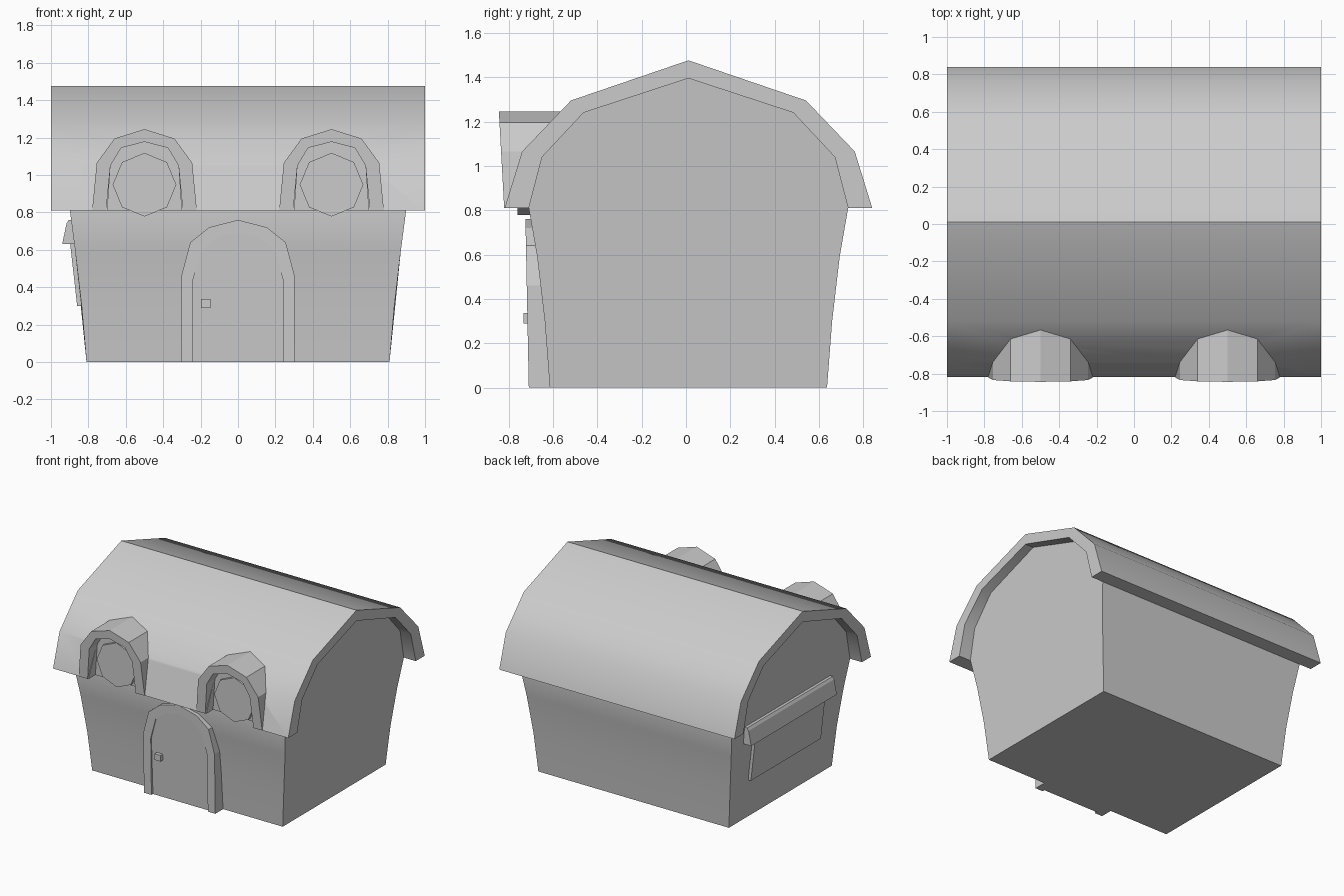
import bpy, bmesh, math

if "Cube" in bpy.data.objects:
    bpy.data.objects.remove(bpy.data.objects["Cube"])


def loft(name, ring_a, ring_b):
    """Solid between two matching closed rings of 3D points."""
    bm = bmesh.new()
    a = [bm.verts.new(p) for p in ring_a]
    b = [bm.verts.new(p) for p in ring_b]
    n = len(a)
    bm.faces.new(a)
    bm.faces.new(b[::-1])
    for i in range(n):
        j = (i + 1) % n
        bm.faces.new((a[j], a[i], b[i], b[j]))
    bmesh.ops.recalc_face_normals(bm, faces=bm.faces)
    me = bpy.data.meshes.new(name)
    bm.to_mesh(me)
    bm.free()
    ob = bpy.data.objects.new(name, me)
    bpy.context.collection.objects.link(ob)
    return ob


def mirrored(half, c=0.0):
    """Full arch from its left half, given as (offset, z) ending at the peak."""
    return [(c - d, z) for d, z in half] + [(c + d, z) for d, z in half[-2::-1]]


def along_x(name, profile, x0, x1):
    return loft(name, [(x0, y, z) for y, z in profile], [(x1, y, z) for y, z in profile])


def along_y(name, profile, front, back):
    """Front is a function of z, so the front face can lean."""
    return loft(name, [(x, front(z), z) for x, z in profile], [(x, back, z) for x, z in profile])


CY = 0.011

# Curved roof shell
roof_out = mirrored([(0.829, 0.81), (0.75, 1.065), (0.53, 1.295), (0, 1.476)], CY)
roof_in = mirrored([(0.72, 0.81), (0.66, 1.04), (0.473, 1.24), (0, 1.395)], CY)
roof = along_x("roof", roof_out + roof_in[::-1], -1, 1)

# House body, flaring outwards towards the eaves
rows = [(0.625, 0), (0.648, 0.3), (0.682, 0.59), (0.722, 0.82),
        (0.67, 1.045), (0.48, 1.25), (0, 1.405)]
flare = {0: 0.81, 0.3: 0.836, 0.59: 0.87, 0.82: 0.90, 1.045: 0.91, 1.25: 0.92, 1.405: 0.93}
body_profile = mirrored(rows, CY)
body = loft("house_body", [(-flare[z], y, z) for y, z in body_profile],
            [(flare[z], y, z) for y, z in body_profile])

# Dormer windows with arched hoods cut into the roof
for side, cx in (("left", -0.5), ("right", 0.5)):
    outer = mirrored([(0.28, 0.81), (0.255, 1.065), (0.16, 1.195), (0, 1.245)], cx)
    inner = mirrored([(0.205, 0.81), (0.182, 1.05), (0.125, 1.145), (0, 1.177)], cx)
    along_y(side + "_dormer_hood", outer + inner[::-1],
            lambda z: -0.82 - 0.055 * (z - 0.81), -0.48)
    along_y(side + "_dormer_wall", inner, lambda z: -0.735, -0.48)
    octagon = [(cx + 0.17 * math.sin(i * math.pi / 4), 0.948 + 0.17 * math.cos(i * math.pi / 4))
               for i in range(8)]
    along_y(side + "_dormer_window", octagon, lambda z: -0.76, -0.66)

    hole = [(x, z if z > 0.82 else 0.7) for x, z in inner]
    cutter = along_y(side + "_roof_cutter", hole, lambda z: -1.0, -0.52)
    cutter.hide_render = True
    cutter.hide_set(True)
    cut = roof.modifiers.new("dormer_opening", "BOOLEAN")
    cut.operation = "DIFFERENCE"
    cut.solver = "EXACT"
    cut.object = cutter

# Arched front door, set back at its foot
frame_out = mirrored([(0.303, 0), (0.303, 0.46), (0.255, 0.64), (0.155, 0.72), (0, 0.76)])
frame_in = mirrored([(0.24, 0), (0.24, 0.44), (0.195, 0.6), (0.105, 0.67), (0, 0.69)])
along_y("door_frame", frame_out + frame_in[::-1], lambda z: -0.709 - 0.02 * z, -0.60)
along_y("door", frame_in, lambda z: -0.69 - 0.043 * z, -0.60)
knob = [(-0.197, 0.29), (-0.147, 0.29), (-0.147, 0.337), (-0.197, 0.337)]
along_y("door_knob", knob, lambda z: -0.732, -0.69)


# Serving hatch and awning on the left wall
def along_side(name, profile, y0, y1):
    return loft(name, [(x, y0, z) for x, z in profile], [(x, y1, z) for x, z in profile])


along_side("side_hatch", [(-0.86, 0.3), (-0.905, 0.7), (-0.85, 0.7), (-0.81, 0.3)], -0.41, 0.44)
along_side("side_awning", [(-0.94, 0.63), (-0.917, 0.74), (-0.905, 0.76),
                           (-0.87, 0.76), (-0.85, 0.63)], -0.49, 0.55)

# Soft shading over the gentle curves only
bpy.ops.object.select_all(action="DESELECT")
for ob in (roof, body):
    ob.select_set(True)
bpy.context.view_layer.objects.active = roof
bpy.ops.object.shade_smooth_by_angle(angle=math.radians(30))
